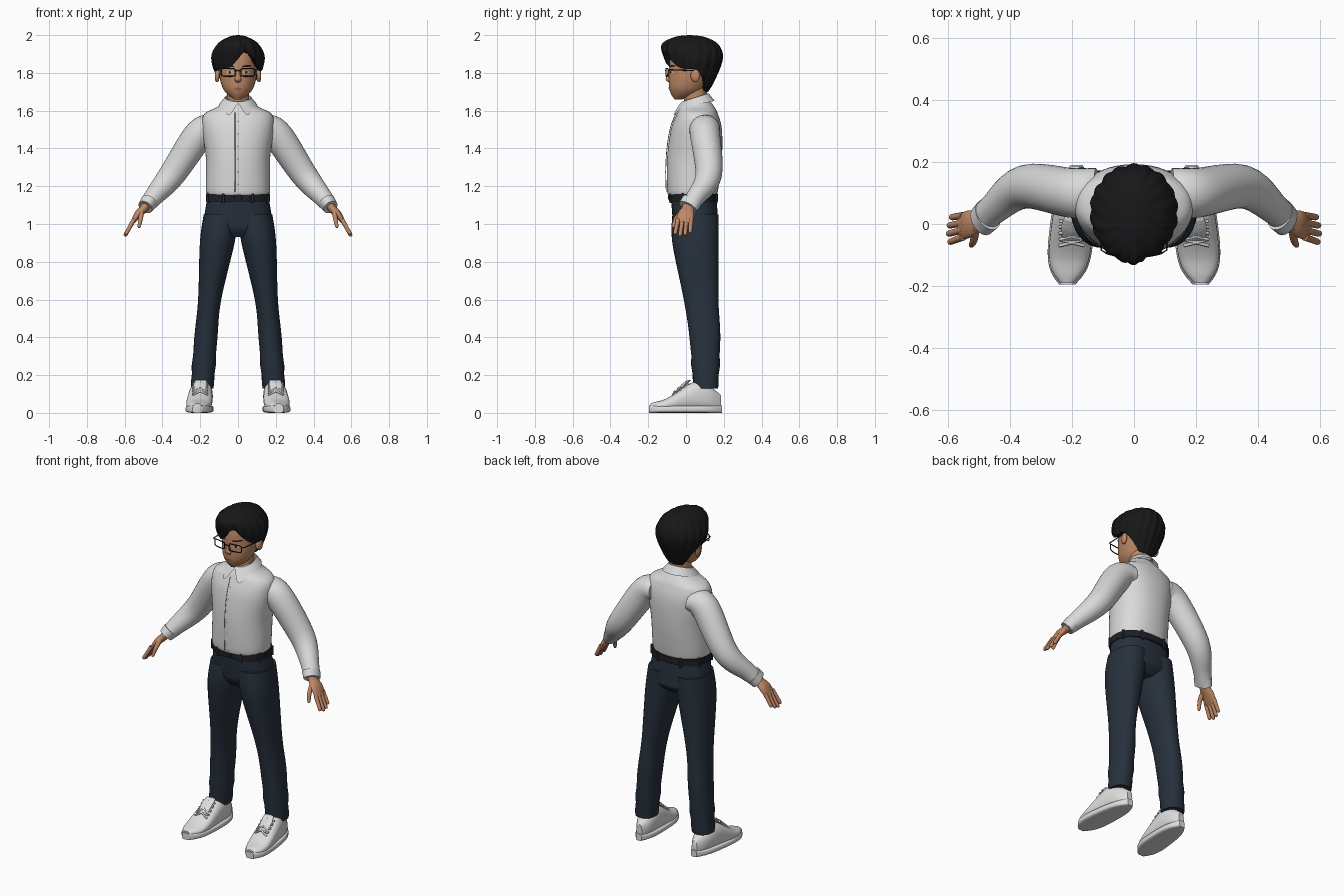
import bpy, bmesh, math
from mathutils import Vector

if "Cube" in bpy.data.objects:
    bpy.data.objects.remove(bpy.data.objects["Cube"])

X, Y, Z = Vector((1, 0, 0)), Vector((0, 1, 0)), Vector((0, 0, 1))
made = []


def material(name, *colour):
    mat = bpy.data.materials.new(name)
    mat.use_nodes = True
    mat.diffuse_color = (*colour, 1)
    mat.node_tree.nodes["Principled BSDF"].inputs["Base Color"].default_value = (*colour, 1)
    return mat


shirt = material("shirt white", .7, .7, .7)
navy = material("trouser navy", .02, .03, .045)
black = material("belt black", .012, .014, .018)
skin = material("skin", .52, .25, .13)
hair = material("hair black", .009, .009, .01)
shoe = material("shoe white", .72, .72, .72)
lip = material("lip", .36, .13, .08)
eye_white = material("eye white", .6, .55, .5)
button = material("button grey", .35, .35, .36)


# ---- helpers ----
def build(name, verts, faces, mat, mirror=False):
    sides = ((1, "left_"), (-1, "right_")) if mirror else ((1, ""),)
    for side, prefix in sides:
        mesh = bpy.data.meshes.new(prefix + name)
        mesh.from_pydata([(v[0] * side, v[1], v[2]) for v in verts], [], faces)
        bm = bmesh.new()
        bm.from_mesh(mesh)
        bmesh.ops.recalc_face_normals(bm, faces=bm.faces)
        bm.to_mesh(mesh)
        bm.free()
        mesh.materials.append(mat)
        ob = bpy.data.objects.new(prefix + name, mesh)
        bpy.context.collection.objects.link(ob)
        made.append(ob)


def smooth(sections, steps=6):
    """Resample sections with a spline that passes through every one."""
    out = []
    last = len(sections) - 1
    for i in range(last):
        before, start = sections[max(i - 1, 0)], sections[i]
        end, after = sections[i + 1], sections[min(i + 2, last)]
        for step in range(steps):
            t = step / steps
            out.append(tuple(
                b + t / 2 * (c - a + t * (2 * a - 5 * b + 4 * c - d + t * (3 * (b - c) + d - a)))
                for a, b, c, d in zip(before, start, end, after)))
    return out + [tuple(sections[-1])]


def signed_power(value, power):
    return math.copysign(abs(value) ** power, value)


def ease(value):
    t = min(max(value, 0), 1)
    return t * t * (3 - 2 * t)


def bump(value, width):
    return math.exp(-(value / width) ** 2)


def ring_faces(rows, n, caps=True):
    faces = [(i * n + j, i * n + (j + 1) % n, (i + 1) * n + (j + 1) % n, (i + 1) * n + j)
             for i in range(rows - 1) for j in range(n)]
    if caps:
        faces += [tuple(range(n)), tuple(range((rows - 1) * n, rows * n))]
    return faces


def loft(name, sections, mat, axes=None, power=2, n=32, mirror=False, fold=lambda z: 1):
    """Sections are (x, y, z, half width, half depth); without axes they follow the path."""
    sections = smooth(sections)
    verts = []
    for i, (x, y, z, wide, deep) in enumerate(sections):
        if axes:
            u, v = axes
        else:
            behind, ahead = sections[max(i - 1, 0)], sections[min(i + 1, len(sections) - 1)]
            along = (Vector(ahead[:3]) - Vector(behind[:3])).normalized()
            u = (Y - along * along.y).normalized()
            v = along.cross(u)
        for j in range(n):
            angle = math.tau * j / n
            verts.append(Vector((x, y, z))
                         + u * wide * fold(z) * signed_power(math.cos(angle), 2 / power)
                         + v * deep * fold(z) * signed_power(math.sin(angle), 2 / power))
    build(name, verts, ring_faces(len(sections), n), mat, mirror)


def levels(*rows):
    """Rows are (z, half width, front y, back y) and, off centre, x."""
    return [(x[0] if x else 0, (front + back) / 2, z, wide, (back - front) / 2)
            for z, wide, front, back, *x in rows]


def section_at(sections, z):
    for low, high in zip(sections, sections[1:]):
        if z <= high[2]:
            t = max(0, (z - low[2]) / (high[2] - low[2]))
            return [a + (b - a) * t for a, b in zip(low, high)]
    return sections[-1]


def front_y(sections, x, z):
    _, middle, _, wide, deep = section_at(sections, z)
    return middle - deep * math.sqrt(max(0, 1 - (x / wide) ** 2))


def plate(name, sections, x, z, wide, high, mat, lift, mirror=False, slope=0, n=20):
    """Thin oval laid on the front of a loft."""
    points = [(x, z)]
    for scale in (.5, 1):
        for j in range(n):
            angle = math.tau * j / n
            dx = scale * wide * math.cos(angle)
            points.append((x + dx, z + scale * high * math.sin(angle) + slope * dx))
    verts = [(px, front_y(sections, px, pz) - lift, pz) for px, pz in points]
    faces = [(0, 1 + j, 1 + (j + 1) % n) for j in range(n)]
    faces += [(1 + j, 1 + n + j, 1 + n + (j + 1) % n, 1 + (j + 1) % n) for j in range(n)]
    build(name, verts, faces, mat, mirror)


def tube(name, points, radius, mat, closed=False, mirror=False, n=8):
    points = [Vector(point) for point in points]
    if closed:
        points.append(points[0])
    verts = []
    for i, point in enumerate(points):
        behind = points[i - 1] if i else points[-2] if closed else point
        ahead = points[i + 1] if i < len(points) - 1 else points[1] if closed else point
        along = (ahead - behind).normalized()
        u = along.cross(Y if abs(along.y) < .7 else Z).normalized()
        v = along.cross(u)
        verts += [point + (u * math.cos(math.tau * j / n) + v * math.sin(math.tau * j / n)) * radius
                  for j in range(n)]
    build(name, verts, ring_faces(len(points), n, not closed), mat, mirror)


# ---- shirt ----
torso = levels((1.15, .16, -.09, .16), (1.18, .17, -.1, .17), (1.35, .17, -.1, .19), (1.5, .19, -.08, .19),
               (1.58, .18, -.05, .17), (1.62, .11, -.03, .15), (1.66, .07, 0, .12))
loft("shirt_body", torso, shirt, (X, Y), 2.2, 48)
torso = smooth(torso)
loft("sleeve", [(.12, .1, 1.51, .08, .06), (.2, .1, 1.48, .08, .08), (.35, .12, 1.26, .07, .07),
                (.45, .05, 1.14, .05, .05), (.49, .01, 1.09, .05, .04)], shirt, mirror=True)
loft("cuff", [(.47, .03, 1.12, .055, .045), (.49, .01, 1.09, .053, .04)], shirt, mirror=True)

# turned-down collar with two points
columns, n = [], 72
for j in range(n):
    angle = math.tau * j / n
    degrees = math.degrees(min(angle, math.tau - angle))
    drop = .04 + .035 * bump(degrees - 24, 12) - .03 * bump(degrees, 12)
    top = 1.67 - .022 * math.cos(angle)
    columns.append([(radius * math.sin(angle), .05 - radius * math.cos(angle), z) for radius, z in (
        (.06, top - .03), (.065, top), (.07, top), (.074 + .7 * drop, top - drop))])
build("collar", [column[i] for i in range(4) for column in columns], ring_faces(4, n, False), shirt)

# placket and buttons
heights = [1.17 + i / 50 for i in range(22)]
strip = [(x, front_y(torso, x, z) - .006, z) for z in heights for x in (-.016, .016)]
build("placket", strip, [(i, i + 1, i + 3, i + 2) for i in range(0, len(strip) - 2, 2)], shirt)
tube("placket_seam", [(-.016, front_y(torso, 0, z) - .005, z) for z in heights], .002, button)
for i in range(6):
    plate("shirt_button", torso, 0, 1.21 + i / 15, .005, .005, button, .008)

# ---- trousers and belt ----
loft("trouser_hips", levels((.93, .1, -.03, .13), (.97, .16, -.06, .17), (1.02, .18, -.07, .17),
                            (1.15, .16, -.08, .16)), navy, (X, Y), 2.4, 48)
loft("trouser_leg", levels((1.05, .09, -.07, .17, .09), (.9, .09, -.07, .17, .11), (.6, .06, -.01, .17, .15),
                           (.4, .06, .02, .18, .17), (.13, .06, .04, .17, .19)), navy, (X, Y), 2.2, mirror=True,
     fold=lambda z: 1.02 + .05 * math.sin(80 * z) * bump(z - .22, .12))
belt_wide, belt_deep, belt_y = .17, .13, .04
loft("belt", [(0, belt_y, z, belt_wide, belt_deep) for z in (1.12, 1.16)], black, (X, Y), 2.4, 48)
for i in range(8):
    angle = math.tau * (i + .5) / 8
    x = belt_wide * signed_power(math.cos(angle), .83)
    y = belt_y + belt_deep * signed_power(math.sin(angle), .83)
    loft("belt_loop", [(x, y, z, .007, .005) for z in (1.11, 1.165)], navy, (X, Y), 4, 12)
loft("belt_buckle", [(0, belt_y - belt_deep, z, .02, .005) for z in (1.13, 1.155)], black, (X, Y), 6, 16)

# ---- shoes: rounded outline along y, rising from toe to ankle ----
sole, upper = [], []
for i in range(17):
    t = i / 16
    y = -.195 + .385 * t
    x = .215 - .03 * t
    rounding = max(.1, 1 - abs(2 * t - 1) ** 3) ** .5
    wide = (.08 - .02 * t) * rounding
    top = (.06 + .1 * ease(1.7 * t - .2) - .03 * ease(3 * t - 2)) * (.5 + rounding / 2)
    sole.append((x, y, .02, wide, .02))
    upper.append((x, y * .97, top / 2 + .01, wide * .94, top / 2))
loft("shoe_sole", sole, shoe, (X, Z), 4, mirror=True)
loft("shoe_upper", upper, shoe, (X, Z), 2.4, mirror=True)
loft("shoe_tongue", [(.2, -.05, .11, .03, .01), (.2, -.01, .15, .034, .014), (.195, .02, .175, .03, .01)],
     shoe, (X, Y), mirror=True)
for i in range(4):
    y, z = -.07 + i / 50, .105 + i / 60
    for s in (-1, 1):
        tube("shoe_lace", [(.2 - .04 * s, y, z - .01), (.2, y + .01, z + .01), (.2 + .04 * s, y + .02, z)],
             .005, shoe, mirror=True)

# ---- hands ----
loft("palm", [(.48, .02, 1.11, .034, .026), (.5, .01, 1.08, .033, .022), (.53, 0, 1.05, .044, .02),
              (.56, -.01, 1.005, .042, .01)], skin, mirror=True, n=24)
for i, length in enumerate((.9, 1, .95, .8)):
    y = -.042 + .023 * i
    loft("finger", [(.55 + .05 * t * length, y * (1 + t / 6) - t / 100, 1.025 - .09 * t * length, radius, radius)
                    for t, radius in ((0, .012), (.5, .011), (.9, .01), (1, .005))], skin, n=12, mirror=True)
loft("thumb", [(.51, -.01, 1.075, .016, .015), (.515, -.05, 1.03, .013, .012), (.523, -.067, .99, .009, .009),
               (.525, -.07, .98, .004, .004)], skin, n=14, mirror=True)

# ---- head ----
loft("neck", [(0, .05, 1.6, .06, .06), (0, .05, 1.74, .057, .06)], skin, (X, Y))
face = levels((1.66, .02, -.06, -.02), (1.69, .06, -.08, .07), (1.73, .085, -.09, .11), (1.8, .1, -.09, .16),
              (1.9, .1, -.08, .17), (1.95, .07, -.04, .12))
loft("head", face, skin, (X, Y), n=48)
face = smooth(face)
loft("nose", [(0, -.08, 1.82, .007, .01), (0, -.093, 1.78, .013, .012), (0, -.094, 1.762, .018, .012),
              (0, -.086, 1.75, .012, .006)], skin, (X, Y), n=20)
loft("ear", [(.1, .04, 1.785, .016, .026), (.113, .05, 1.785, .024, .034), (.122, .05, 1.785, .014, .022)],
     skin, (Y, Z), n=20, mirror=True)
plate("eye", face, .043, 1.803, .017, .007, eye_white, .002, True)
plate("iris", face, .043, 1.803, .007, .007, black, .004, True)
plate("eyebrow", face, .046, 1.836, .026, .005, hair, .003, True, .08)
plate("mouth", face, 0, 1.715, .023, .007, lip, .003)

# ---- glasses ----
rim = []
for j in range(24):
    angle = math.tau * j / 24
    x = .052 + .037 * signed_power(math.cos(angle), .4)
    rim.append((x, 1.6 * x * x - .107, 1.803 + .021 * signed_power(math.sin(angle), .4)))
tube("glasses_rim", rim, .003, black, True, True)
tube("glasses_bridge", [(-.016, -.106, 1.81), (0, -.109, 1.813), (.016, -.106, 1.81)], .003, black)
tube("glasses_temple", [(.088, -.094, 1.815), (.105, -.085, 1.817), (.116, .04, 1.812), (.114, .065, 1.79)],
     .003, black, mirror=True)

# ---- hair: ridged cap with a swept hairline and a side parting ----
crown = smooth(levels((1.68, .07, -.03, .1), (1.74, .1, -.06, .14), (1.87, .14, -.11, .19),
                      (1.95, .11, -.125, .17), (1.99, .05, -.06, .1), (2, .005, .015, .025)))
rows, n = 26, 160
verts = []
for i in range(rows + 1):
    t = min(i / (rows - 1), 1)
    for j in range(n):
        angle = math.tau * j / n - math.pi
        degrees = math.degrees(angle)
        low = 1.82 - .12 * ease(abs(degrees) / 60 - 1.5) + .09 * bump(degrees - 18, 25)
        x, y, z, wide, deep = section_at(crown, 2 - (2 - low) * t ** 1.7)
        ridge = abs(math.sin(9 * angle + 2.5 * t)) + abs(math.sin(5 * angle - 2 * t)) / 2
        scale = 1 + min(1, 3 * t) * (.045 * ridge - .035 - .09 * bump(degrees - 22, 9))
        if i == rows:
            scale, z = .74, z + .01
        verts.append((wide * scale * math.sin(angle), y - deep * scale * math.cos(angle), z))
build("hair_cap", verts, ring_faces(rows + 1, n), hair)

# ---- shading ----
bpy.ops.object.select_all(action='DESELECT')
for ob in made:
    ob.select_set(True)
bpy.context.view_layer.objects.active = made[0]
bpy.ops.object.shade_smooth_by_angle(angle=math.radians(50))
